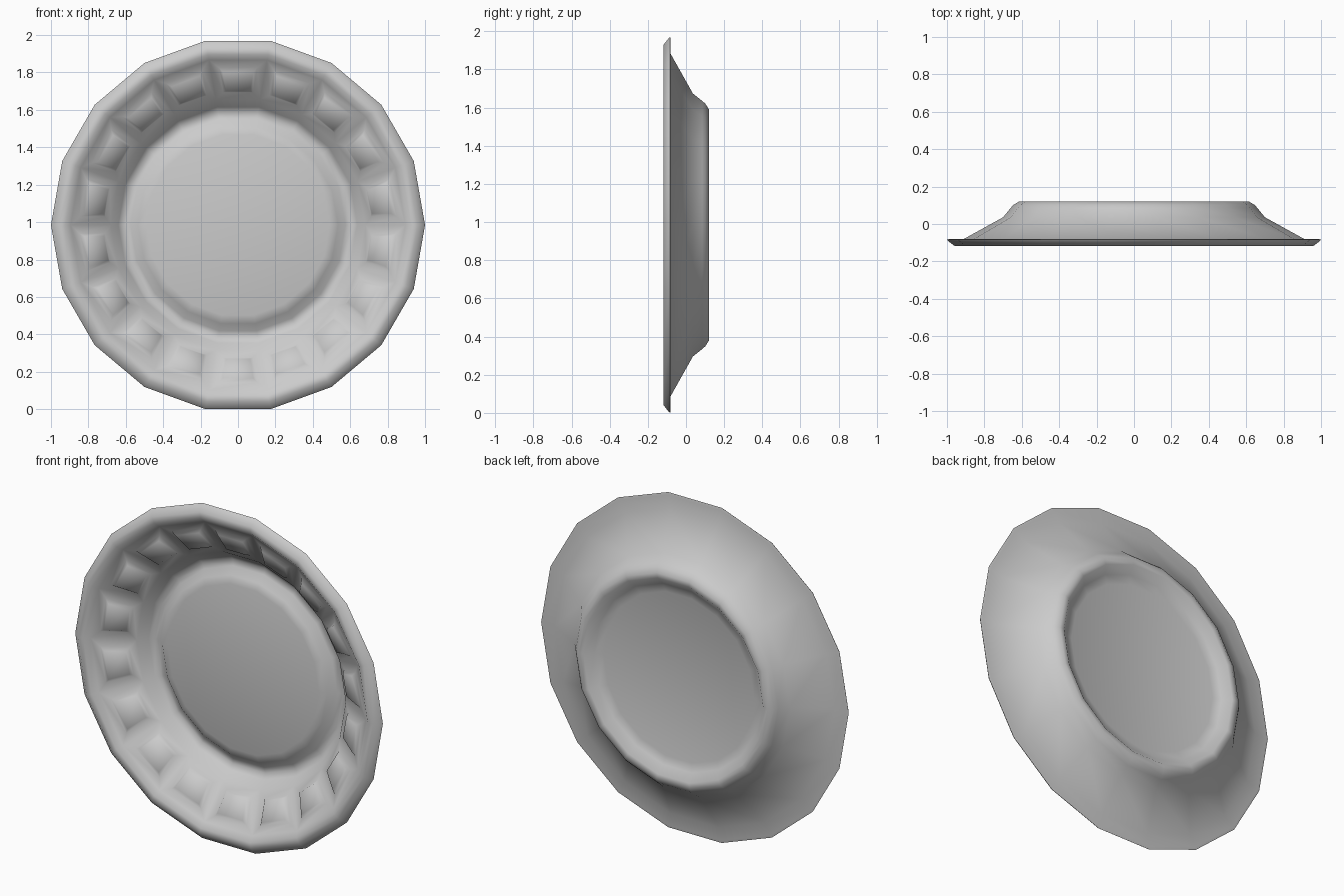
import bpy, bmesh, math

if "Cube" in bpy.data.objects:
    bpy.data.objects.remove(bpy.data.objects["Cube"])

N = 18  # sides of the dish

# Closed shell section as (radius, depth y): front from the centre out, then back inwards
front = [(0.49, 0.05), (0.535, 0.062), (0.575, 0.098), (0.61, 0.104), (0.64, 0.085),
         (0.68, 0.03), (0.895, -0.09), (0.925, -0.117), (0.96, -0.117)]
back = [(0.995, -0.09), (1.0, -0.083), (0.985, -0.08), (0.91, -0.08), (0.70, 0.036),
        (0.66, 0.085), (0.645, 0.102), (0.615, 0.12), (0.585, 0.118), (0.54, 0.08), (0.49, 0.066)]
WALL = 5  # section segment that carries the ribs

bm = bmesh.new()


def ring(r, y):
    return [bm.verts.new((r * math.cos(2 * math.pi * i / N), y,
                          1 * r * math.sin(2 * math.pi * i / N))) for i in range(N)]


# Spin the section and close both floor discs
rings = [ring(r, y) for r, y in front + back]
wall = []
for k in range(len(rings) - 1):
    for i in range(N):
        j = (i + 1) % N
        f = bm.faces.new((rings[k][i], rings[k][j], rings[k + 1][j], rings[k + 1][i]))
        if k == WALL:
            wall.append(f)
bm.faces.new(rings[0])
bm.faces.new(rings[-1])
bmesh.ops.recalc_face_normals(bm, faces=bm.faces[:])

# Raised pressed panels around the inner wall
bmesh.ops.inset_individual(bm, faces=wall, thickness=0.045, use_even_offset=True)
bmesh.ops.inset_individual(bm, faces=wall, thickness=0.018, depth=0.018, use_even_offset=True)

# Stand the dish on z = 0
low = min(v.co.z for v in bm.verts)
bmesh.ops.translate(bm, verts=bm.verts[:], vec=(0, 0, -low))
mesh = bpy.data.meshes.new("dish")
bm.to_mesh(mesh)
bm.free()
dish = bpy.data.objects.new("dish", mesh)
bpy.context.collection.objects.link(dish)
bpy.context.view_layer.objects.active = dish
dish.select_set(True)
bpy.ops.object.shade_smooth_by_angle(angle=math.radians(50))
